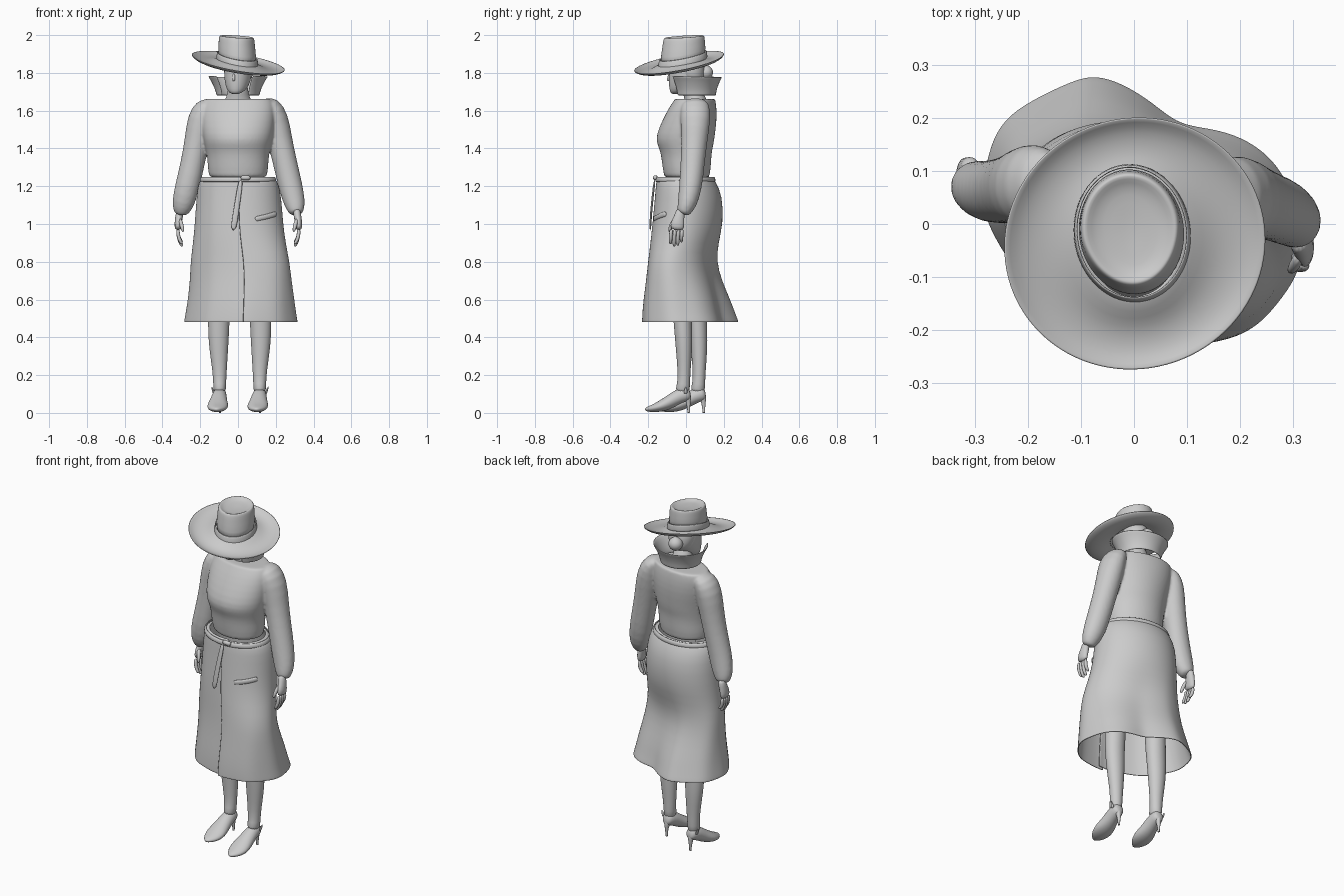
import bpy, math
from mathutils import Vector, Matrix
from math import sin, cos, pi, radians, exp


def mesh(name, rings, closed=True, caps=True, sub=1, thick=0.0, matrix=None):
    """Skin a list of equal-length rings into a smooth object."""
    n, verts, faces = len(rings[0]), [p for r in rings for p in r], []
    for i in range(len(rings) - 1):
        for j in range(n if closed else n - 1):
            k = (j + 1) % n
            faces.append((i * n + j, i * n + k, (i + 1) * n + k, (i + 1) * n + j))
    if caps:
        faces.append(tuple(reversed(range(n))))
        faces.append(tuple(range((len(rings) - 1) * n, len(rings) * n)))
    me = bpy.data.meshes.new(name)
    me.from_pydata([tuple(v) for v in verts], [], faces)
    if matrix:
        me.transform(matrix)
    me.shade_smooth()
    ob = bpy.data.objects.new(name, me)
    bpy.context.collection.objects.link(ob)
    if thick:
        m = ob.modifiers.new("thickness", 'SOLIDIFY')
        m.thickness, m.offset = thick, 0
    if sub:
        m = ob.modifiers.new("smooth", 'SUBSURF')
        m.levels = m.render_levels = sub
    return ob


def ell(sec, t, k=1.0):
    """Point on a turned ellipse section (z, cx, cy, rx, ry, degrees)."""
    z, cx, cy, a, b, rot = sec
    r = radians(rot)
    x, y = a * k * cos(t), b * k * sin(t)
    return Vector((cx + x * cos(r) - y * sin(r), cy + x * sin(r) + y * cos(r), z))


def stack(name, secs, n=28, **kw):
    return mesh(name, [[ell(s, 2 * pi * i / n) for i in range(n)] for s in secs], **kw)


def tube(name, pts, ref=(0, 1, 0), n=12, **kw):
    """Tube through points (x, y, z, r1, r2)."""
    P, rings = [Vector(p[:3]) for p in pts], []
    for i, p in enumerate(pts):
        t = (P[min(i + 1, len(P) - 1)] - P[max(i - 1, 0)]).normalized()
        u = Vector(ref).cross(t).normalized()
        v = t.cross(u)
        rings.append([P[i] + u * p[3] * cos(2 * pi * j / n) + v * p[4] * sin(2 * pi * j / n)
                      for j in range(n)])
    return mesh(name, rings, **kw)


# Coat bodice and sleeves, fused into one garment
bodice = stack("coat_top", [
    (1.235, 0, .005, .158, .122, -12), (1.27, 0, .004, .156, .12, -12),
    (1.29, 0, .004, .162, .126, -12), (1.35, 0, .002, .164, .131, -12),
    (1.39, 0, 0, .172, .137, -12), (1.425, 0, -.004, .18, .15, -12),
    (1.47, 0, -.003, .19, .155, -12), (1.55, 0, .019, .2, .142, -12),
    (1.62, 0, .037, .2, .121, -12), (1.65, 0, .045, .188, .107, -12),
    (1.661, 0, .047, .183, .104, -12), (1.663, 0, .047, .17, .095, -12),
    (1.663, 0, .047, .06, .05, -12)])
left = tube("sleeve_left", [(-.14, .075, 1.645, .02, .05), (-.175, .075, 1.625, .055, .075),
                            (-.2, .072, 1.56, .07, .08), (-.215, .068, 1.45, .067, .07),
                            (-.24, .064, 1.32, .064, .063), (-.268, .06, 1.2, .066, .06),
                            (-.29, .068, 1.11, .061, .053), (-.3, .08, 1.07, .045, .041),
                            (-.302, .088, 1.05, .031, .031)], n=20)
right = tube("sleeve_right", [(.13, .045, 1.65, .02, .05), (.172, .048, 1.635, .055, .078),
                              (.2, .05, 1.56, .07, .082), (.22, .045, 1.45, .067, .07),
                              (.25, .035, 1.32, .064, .064), (.278, .025, 1.2, .065, .062),
                              (.3, .008, 1.11, .058, .053), (.307, -.01, 1.07, .043, .039),
                              (.308, -.018, 1.05, .031, .031)], n=20)
for o in (bodice, left, right):
    o.select_set(True)
bpy.context.view_layer.objects.active = bodice
bpy.ops.object.join()
m = bodice.modifiers.new("fuse", 'REMESH')
m.mode, m.voxel_size, m.use_smooth_shade = 'VOXEL', .007, True
m = bodice.modifiers.new("soften", 'SMOOTH')
m.factor, m.iterations = .5, 6

# Coat skirt: open wrap with the front edges overlapping and a deep fold behind
skirt = [(1.248, 0, -.003, .165, .127, -12), (1.243, 0, -.005, .188, .142, -12), (1.22, .002, 0, .207, .15, -12),
         (1.15, .005, .015, .221, .17, -14), (1.0, .005, .01, .231, .178, -15),
         (.9, .007, -.008, .245, .167, -17), (.8, .01, -.02, .266, .16, -20),
         (.7, .014, -.012, .274, .178, -22), (.6, .016, .003, .287, .207, -24),
         (.53, .015, .012, .297, .222, -25), (.485, .015, .02, .305, .232, -25),
         (.48, .015, .02, .305, .232, -25)]
rings = []
for s in skirt:
    fade = min(1, max(0, (.95 - s[0]) / .45))
    t0, t1 = -pi / 2 - radians(s[5]) - .06, 3 * pi / 2 - radians(s[5]) + .13
    ring = []
    for i in range(81):
        f = i / 80
        t = t0 + (t1 - t0) * f
        k = 1.012 - .1 * max(0, f - .87) / .13
        k += fade * (.03 * exp(-((t - 2.2) / .15) ** 2) - .23 * exp(-((t - 1.6) / .34) ** 2))
        k += .008 * fade * sin(9 * t)
        ring.append(ell(s, t, k))
    rings.append(ring)
mesh("coat_skirt", rings, closed=False, caps=False, thick=.006)

# Belt, knot and hanging end
stack("belt", [(1.222, 0, -.003, .202, .153, -12), (1.238, 0, -.003, .203, .155, -12),
               (1.25, 0, -.003, .194, .147, -12)], caps=False, thick=.008)
tube("belt_knot", [(.012, -.157, 1.245, .012, .012), (.04, -.164, 1.245, .014, .014),
                   (.068, -.162, 1.245, .01, .012)], ref=(0, 0, 1))
tube("belt_end", [(.016, -.165, 1.24, .014, .006), (.003, -.176, 1.15, .015, .006),
                  (-.013, -.186, 1.05, .017, .006), (-.026, -.19, .96, .017, .006)], n=8)

# Pocket welt
pocket = []
for i in range(7):
    q = ell((1.025 + i * .005, .005, .012, .231, .178, -15), -1.0 + i * .11, 1.02)
    pocket.append((*q, .008, .015))
tube("pocket_welt", pocket, ref=(0, 0, 1), n=8)

# Hands
for side, s, x, y in (("left", -1, -.306, .105), ("right", 1, .31, -.03)):
    tube("palm_" + side, [(x, y, 1.08, .02, .024), (x + s * .004, y - .004, 1.045, .021, .026),
                          (x + s * .012, y - .015, 1.005, .02, .038),
                          (x + s * .012, y - .018, .965, .017, .038)])
    for i in range(4):
        fy, drop = y - .047 + i * .019, (.0, -.012, -.008, .01)[i]
        tube(f"finger_{side}_{i}", [(x + s * .012, fy, .975, .011, .011),
                                    (x + s * .011, fy - .004, .935, .0105, .0105),
                                    (x - s * .002, fy - .005, .905 + drop, .01, .01),
                                    (x - s * .012, fy - .004, .893 + drop, .006, .006)], n=8)
    tube("thumb_" + side, [(x + s * .004, y - .025, 1.03, .012, .014),
                           (x - s * .008, y - .05, .995, .012, .012),
                           (x - s * .016, y - .06, .955, .008, .008)], n=8)

# Standing collar, open at the front
prof = [(1.68, .112, .105), (1.70, .114, .107), (1.73, .126, .115), (1.76, .144, .128), (1.777, .157, .138)]
mesh("collar", [[ell((z + (.008 * abs(i - 20) / 20 if z > 1.75 else 0), 0, .05, a, b, -10),
                     radians(-52 + 284 * i / 40)) for i in range(41)] for z, a, b in prof],
     closed=False, caps=False, thick=.006)

# Neck, head, face details, hair and bun
turn = Matrix.Rotation(radians(-14), 4, 'Z')
tube("neck", [(0, .055, 1.62, .09, .07), (0, .05, 1.655, .072, .058), (0, .036, 1.69, .055, .05),
              (0, .015, 1.77, .05, .05)], n=16)
stack("head", [(1.688, 0, -.06, .014, .012, 0), (1.694, 0, -.053, .034, .031, 0),
               (1.715, 0, -.03, .054, .06, 0), (1.75, 0, -.01, .067, .084, 0),
               (1.79, 0, 0, .073, .094, 0), (1.84, 0, .002, .074, .094, 0),
               (1.89, 0, .0, .06, .08, 0), (1.91, 0, 0, .03, .04, 0)], n=20, matrix=turn)
tube("nose", [(0, -.088, 1.80, .006, .006), (0, -.096, 1.767, .009, .011),
              (0, -.094, 1.756, .008, .008)], n=8, matrix=turn)
for name, z in (("upper_lip", 1.735), ("lower_lip", 1.725)):
    tube(name, [(-.022, -.074, z, .003, .003), (0, -.084, z, .008, .006),
                (.022, -.074, z, .003, .003)], ref=(0, 0, 1), n=8, matrix=turn)
stack("hair", [(1.745, 0, .05, .03, .03, 0), (1.765, 0, .04, .062, .056, 0), (1.80, 0, .028, .077, .074, 0),
               (1.86, 0, .02, .078, .08, 0), (1.89, 0, .02, .05, .05, 0)], n=20, matrix=turn)
bun = [(-.04, .004), (-.034, .022), (-.016, .039), (.008, .042), (.03, .028), (.04, .004)]
stack("hair_bun", [(1.803 + h, -.03, .1, r, r, 0) for h, r in bun], n=16, matrix=turn)

# Tilted hat: brim, creased crown and band in the hat's own frame
tilt = Vector((0, 0, 1)).rotation_difference(Vector((.17, -.19, 1))).to_matrix().to_4x4()
hat = Matrix.Translation((0, -.035, 1.847)) @ tilt
mesh("hat_brim", [[ell((z, 0, 0, a, b, 0), 2 * pi * i / 48) for i in range(48)] for z, a, b in
                  ((.012, .085, .1), (.006, .11, .13), (-.01, .15, .16), (-.012, .195, .198),
                   (-.004, .23, .226), (.01, .251, .243))],
     caps=False, thick=.006, matrix=hat)
# The crown leans back upright against the tilt of the brim
lean = Matrix.Translation((-.006, .012, 0)) @ hat @ Matrix.Shear('XY', 4, (-.2, .25))
crown = [(0, .104, .126), (.06, .1, .121), (.115, .097, .115), (.137, .095, .112), (.145, .09, .107),
         (.144, .083, .1), (.133, .066, .084), (.124, .035, .055), (.121, .008, .015)]
rings = []
for z, a, b in crown:
    ring = []
    for i in range(40):
        t = 2 * pi * i / 40
        pinch = 1 - .08 * max(0, -sin(t)) * (z > .1)
        p = ell((z - .006 * (z > .13), .003, .005, a * pinch, b, 12), t)
        if z > .1:  # level the top edge against the tilt
            p.z += .1 * p.x - .12 * p.y
        ring.append(p)
    rings.append(ring)
mesh("hat_crown", rings, matrix=lean)
stack("hat_band", [(.006, .003, .005, .109, .132, 12), (.022, .003, .005, .108, .13, 12),
                   (.044, .003, .005, .105, .127, 12)], n=40, caps=False, thick=.006, matrix=lean)

# Legs and stiletto shoes
for side, x, y in (("left", -.097, .068), ("right", .115, -.012)):
    s = -1 if x < 0 else 1
    tube("leg_" + side, [(x - s * .002, y - .005, .66, .066, .062), (x + s * .004, y - .008, .52, .058, .05),
                         (x + s * .006, y - .002, .43, .057, .048), (x + s * .005, y + .002, .33, .05, .044),
                         (x, y + .002, .22, .038, .034), (x, y, .15, .034, .034),
                         (x, y - .01, .1, .034, .042)], n=16)
    at = Matrix.Translation((x, y, 0)) @ Matrix.Rotation(radians(-5), 4, 'Z')
    tube("shoe_" + side, [(0, .036, .105, .018, .025), (0, .022, .102, .034, .038),
                          (0, -.02, .092, .039, .04), (0, -.07, .06, .047, .037),
                          (0, -.11, .04, .058, .033), (0, -.15, .026, .053, .024),
                          (0, -.185, .02, .032, .016), (0, -.208, .018, .008, .006)],
         ref=(0, 0, 1), n=16, matrix=at)
    tube("heel_" + side, [(0, .018, .1, .026, .024), (0, .024, .065, .014, .014), (0, .026, .03, .007, .008),
                          (0, .026, .002, .006, .007), (0, .026, 0, .006, .007)], matrix=at)
    tube("heel_tab_" + side, [(s * .03, .012, .1, .008, .012), (s * .037, .014, .12, .006, .01),
                              (s * .045, .016, .14, .002, .003)], n=8, matrix=at)
